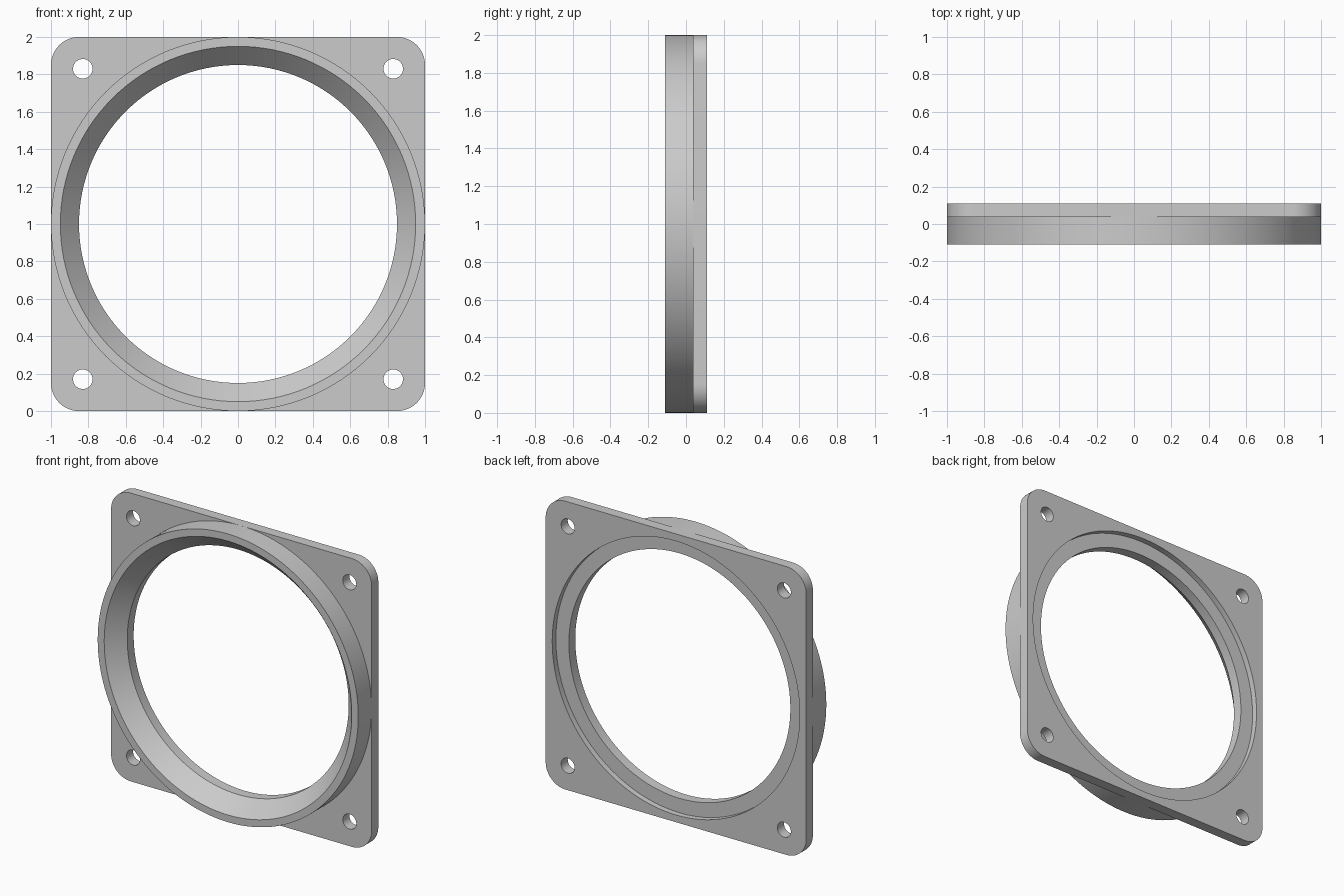
import bpy, bmesh
from math import sin, cos, pi, radians
from mathutils import Vector

cube = bpy.data.objects.get("Cube")
if cube:
    bpy.data.objects.remove(cube, do_unlink=True)

SEGMENTS = 128
FRONT, BACK = -0.11, 0.11
FLANGE_FRONT = 0.037
LEDGE = 0.07
CENTRE_Z = 1.0

grey = bpy.data.materials.new("plain grey")
grey.use_nodes = True
colour = (0.6, 0.6, 0.6, 1)
grey.diffuse_color = colour
grey.node_tree.nodes["Principled BSDF"].inputs["Base Color"].default_value = colour


def finish(bm, name):
    bmesh.ops.recalc_face_normals(bm, faces=bm.faces)
    mesh = bpy.data.meshes.new(name)
    bm.to_mesh(mesh)
    bm.free()
    mesh.materials.append(grey)
    obj = bpy.data.objects.new(name, mesh)
    obj.location.z = CENTRE_Z
    bpy.context.collection.objects.link(obj)
    bpy.ops.object.select_all(action='DESELECT')
    obj.select_set(True)
    bpy.context.view_layer.objects.active = obj
    bpy.ops.object.shade_smooth_by_angle(angle=radians(30))
    return obj


def arc(cx, cz, radius, start, sweep, count):
    """Points along an arc in the XZ plane."""
    return [(cx + radius * cos(start + sweep * i / count),
             cz + radius * sin(start + sweep * i / count)) for i in range(count)]


def add_loop(bm, points):
    verts = [bm.verts.new((x, BACK, z)) for x, z in points]
    return [bm.edges.new((v, verts[i - 1])) for i, v in enumerate(verts)]


# Square flange: rounded outline, central opening and four screw holes
bm = bmesh.new()
corner = 0.15
outline = []
for k, (sx, sz) in enumerate([(1, 1), (-1, 1), (-1, -1), (1, -1)]):
    outline += arc(sx * (1 - corner), sz * (1 - corner), corner,
                   k * pi / 2, pi / 2 * 16 / 15, 16)
edges = add_loop(bm, outline)
edges += add_loop(bm, arc(0, 0, 0.95, 0, 2 * pi, SEGMENTS))
for sx in (-1, 1):
    for sz in (-1, 1):
        edges += add_loop(bm, arc(sx * 0.83, sz * 0.83, 0.052, 0, 2 * pi, 32))
bmesh.ops.triangle_fill(bm, edges=edges, use_beauty=True, use_dissolve=False)
extruded = bmesh.ops.extrude_face_region(bm, geom=bm.faces[:], use_keep_orig=True)
bmesh.ops.translate(bm, vec=Vector((0, FLANGE_FRONT - BACK, 0)),
                    verts=[g for g in extruded["geom"] if isinstance(g, bmesh.types.BMVert)])
finish(bm, "square_flange")

# Round collar: tapered mouth, straight bore and rear ledge, turned about Y
profile = [(0.95, LEDGE), (0.85, LEDGE), (0.85, 0.0),
           (0.95, FRONT), (1.0, FRONT), (1.0, FLANGE_FRONT)]
bm = bmesh.new()
verts = [bm.verts.new((r, y, 0)) for r, y in profile]
edges = [bm.edges.new(pair) for pair in zip(verts, verts[1:])]
bmesh.ops.spin(bm, geom=verts + edges, cent=(0, 0, 0), axis=(0, 1, 0),
               angle=2 * pi, steps=SEGMENTS, use_merge=True)
bmesh.ops.remove_doubles(bm, verts=bm.verts, dist=1e-5)
collar = finish(bm, "round_collar")

# The open strip must face outward: at the rim the surface looks forward
rim = min(collar.data.polygons, key=lambda p: p.center.y)
if rim.normal.y > 0:
    collar.data.flip_normals()
